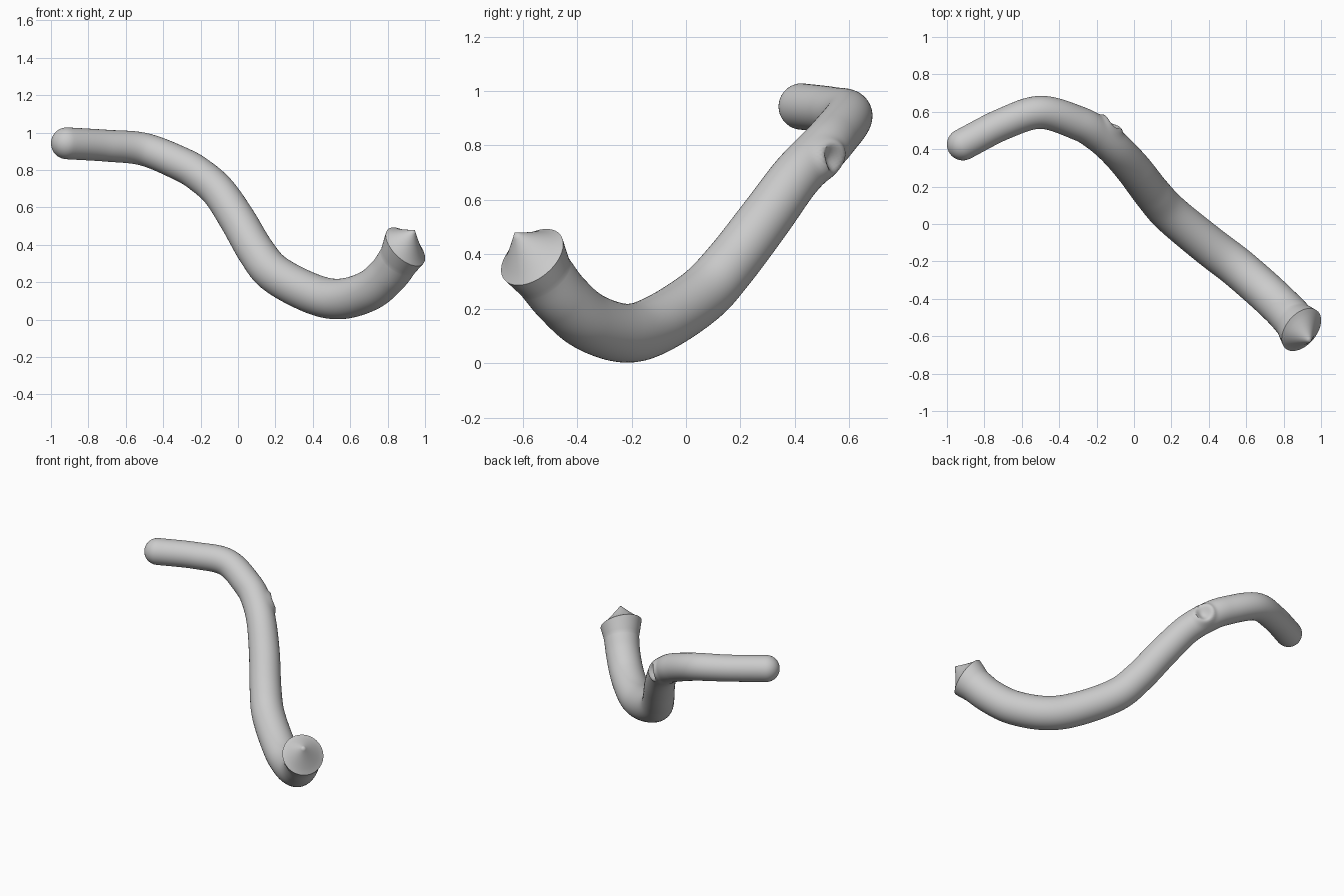
import bpy, bmesh, math
from mathutils import Vector

cube = bpy.data.objects.get("Cube")
if cube:
    bpy.data.objects.remove(cube)

SIDES, STEPS = 48, 14

# Centre line: x, y, z, radius
PATH = [Vector(p) for p in (
    (-.915, .425, .943, .085), (-.7, .535, .93, .085), (-.5, .597, .91, .088),
    (-.3, .54, .83, .091), (-.2, .485, .77, .092), (-.1, .4, .68, .093),
    (0, .29, .53, .097), (.1, .16, .36, .1), (.2, .05, .243, .104),
    (.4, -.115, .138, .107), (.55, -.23, .111, .108), (.7, -.36, .155, .108),
    (.8, -.455, .238, .108), (.86, -.52, .32, .111))]
END_CENTRE, END_RADIUS = Vector((.895, -.565, .39)), .132
END_NORMAL = Vector((.6, -.5, .62)).normalized()
TIP = Vector((.945, -.63, .48))


def spline(a, b, c, d, t):
    return 0.5 * (2 * b + (c - a) * t + (2 * a - 5 * b + 4 * c - d) * t ** 2
                  + (3 * b - a - 3 * c + d) * t ** 3)


def sample_path():
    pts = [2 * PATH[0] - PATH[1]] + PATH + [2 * PATH[-1] - PATH[-2]]
    out = [spline(*pts[i:i + 4], s / STEPS)
           for i in range(len(PATH) - 1) for s in range(STEPS)]
    return out + [PATH[-1]]


def make_sections():
    """List of (centre, direction, radius) from the round end to the flared end."""
    line = sample_path()
    pos = [p.to_3d() for p in line]
    first = (pos[1] - pos[0]).normalized()
    r = line[0].w
    # Round end
    out = [(pos[0] - first * r * math.cos(a), first, r * math.sin(a))
           for a in (math.pi / 2 * k / 10 for k in range(1, 10))]
    # Long bent body
    for i, p in enumerate(pos):
        ahead, behind = pos[min(i + 1, len(pos) - 1)], pos[max(i - 1, 0)]
        out.append((p, (ahead - behind).normalized(), line[i].w))
    # Flared end with a blunt cone
    last_pos, last_dir, last_r = out[-1]
    for k in range(1, 6):
        t = k / 5
        out.append((last_pos.lerp(END_CENTRE, t),
                    last_dir.lerp(END_NORMAL, t).normalized(),
                    last_r + (END_RADIUS - last_r) * t))
    for k in range(1, 8):
        t = k / 8
        out.append((END_CENTRE.lerp(TIP, t ** 1.15), END_NORMAL, END_RADIUS * (1 - t)))
    return out


def build_tube():
    bm = bmesh.new()
    side = Vector((0, 0, 1))
    rings = []
    for centre, direction, radius in make_sections():
        side = (side - direction * side.dot(direction)).normalized()
        other = direction.cross(side)
        ring = []
        for k in range(SIDES):
            a = math.tau * k / SIDES
            ring.append(bm.verts.new(
                centre + radius * (side * math.cos(a) + other * math.sin(a))))
        rings.append(ring)
    for lo, hi in zip(rings, rings[1:]):
        for k in range(SIDES):
            n = (k + 1) % SIDES
            bm.faces.new((lo[k], lo[n], hi[n], hi[k]))
    # Close both ends
    start = PATH[0].to_3d()
    axis = (PATH[1].to_3d() - start).normalized()
    for ring, point in ((rings[0], start - axis * PATH[0].w), (rings[-1], TIP)):
        v = bm.verts.new(point)
        for k in range(SIDES):
            bm.faces.new((ring[k], ring[(k + 1) % SIDES], v))
    bmesh.ops.recalc_face_normals(bm, faces=bm.faces)
    return bm


def press_dimple(bm, point, normal, size):
    """Shallow round hollow with a raised rim."""
    for v in bm.verts:
        d = (v.co - point).length / size
        if d < 2:
            hollow = -.034 * math.exp(-(d / .6) ** 2)
            rim = .014 * math.exp(-((d - 1.1) / .35) ** 2)
            v.co += normal * (hollow + rim)


bm = build_tube()
press_dimple(bm, Vector((-.13, .525, .75)), Vector((.45, .85, .1)).normalized(), .055)
mesh = bpy.data.meshes.new("bent_tube")
bm.to_mesh(mesh)
bm.free()
tube = bpy.data.objects.new("bent_tube", mesh)
bpy.context.collection.objects.link(tube)

# Plain grey
grey = bpy.data.materials.new("light_grey")
grey.use_nodes = True
colour = (.6, .6, .6, 1)
grey.diffuse_color = colour
grey.node_tree.nodes["Principled BSDF"].inputs["Base Color"].default_value = colour
mesh.materials.append(grey)

# Smooth shading with a crisp flared rim
bpy.ops.object.select_all(action="DESELECT")
tube.select_set(True)
bpy.context.view_layer.objects.active = tube
bpy.ops.object.shade_smooth_by_angle(angle=math.radians(40))
